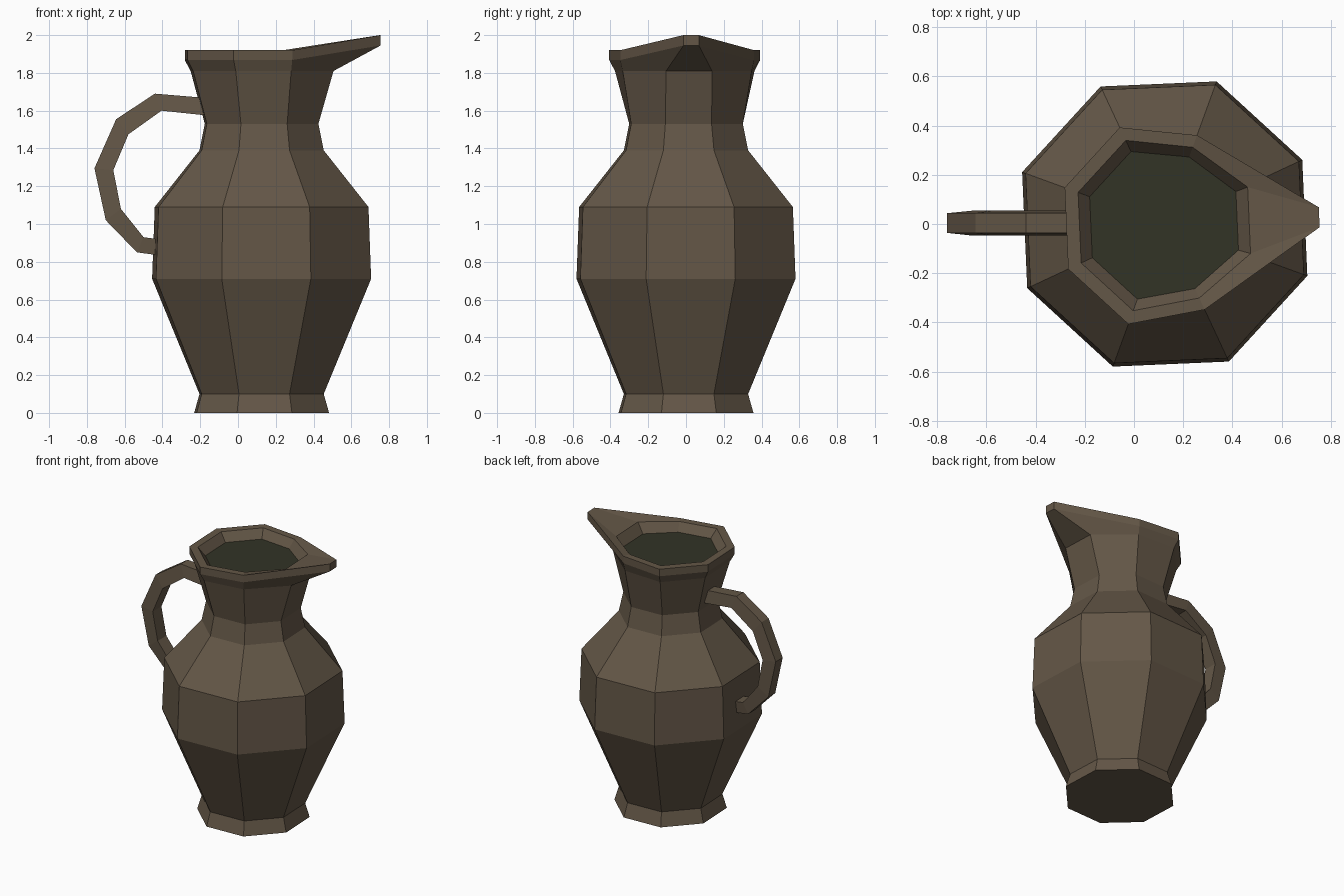
import bpy, bmesh, math
from mathutils import Vector

if "Cube" in bpy.data.objects:
    bpy.data.objects.remove(bpy.data.objects["Cube"])

CX = 0.125          # body axis
TURN = 2.5          # degrees the octagon is turned


def material(name, rgb):
    m = bpy.data.materials.new(name)
    m.diffuse_color = (*rgb, 1)
    m.use_nodes = True
    m.node_tree.nodes["Principled BSDF"].inputs["Base Color"].default_value = m.diffuse_color
    return m


clay = material("brown clay", (0.127, 0.095, 0.063))
dark = material("dark inside", (0.032, 0.033, 0.019))


def finish(bm, name, mats):
    bmesh.ops.recalc_face_normals(bm, faces=bm.faces)
    me = bpy.data.meshes.new(name)
    bm.to_mesh(me)
    bm.free()
    for m in mats:
        me.materials.append(m)
    ob = bpy.data.objects.new(name, me)
    bpy.context.collection.objects.link(ob)
    return ob


def bridge(bm, a, b):
    n = len(a)
    for i in range(n):
        j = (i + 1) % n
        bm.faces.new((a[i], a[j], b[j], b[i]))


def ring(bm, z, r, side=None, spout=None):
    """Octagon ring; side = radius beside the spout, spout = (radius, half angle, z)."""
    verts = []
    for k in range(8):
        ang, rad, h = TURN + 22.5 + 45 * k, r, z
        if k in (1, 6) and side:
            rad = side
        if k in (0, 7) and spout:
            rad, half, h = spout
            ang = TURN + (half if k == 0 else -half)
        a = math.radians(ang)
        verts.append(bm.verts.new((CX + rad * math.cos(a), rad * math.sin(a), h)))
    return verts


# jug body: outer wall, rim with pulled spout, short inner wall, dark opening
profile = [
    (0.0, 0.38), (0.10, 0.35), (0.71, 0.617), (1.09, 0.602),
    (1.39, 0.35), (1.53, 0.32),
    (1.81, 0.40, 0.37, (0.395, 18, 1.81)),
    (1.868, 0.433, 0.384, (0.63, 3.7, 1.945)),
    (1.92, 0.433, 0.384, (0.63, 3.7, 2.0)),
    (1.92, 0.375, 0.332, (0.369, 21.5, 1.93)),
    (1.86, 0.325, 0.29, (0.318, 22, 1.86)),
]
bm = bmesh.new()
rings = [ring(bm, *p) for p in profile]
for a, b in zip(rings, rings[1:]):
    bridge(bm, a, b)
bm.faces.new(rings[0])
bm.faces.new(rings[-1]).material_index = 1
finish(bm, "jug_body", [clay, dark])

# handle: trapezoid section between an outer and an inner curve (x, z)
outer = [(-0.14, 1.665), (-0.44, 1.69), (-0.645, 1.555), (-0.76, 1.295),
         (-0.70, 1.02), (-0.535, 0.85), (-0.41, 0.833)]
inner = [(-0.14, 1.572), (-0.405, 1.60), (-0.58, 1.475), (-0.66, 1.285),
         (-0.62, 1.08), (-0.50, 0.93), (-0.41, 0.918)]
bm = bmesh.new()
sections = []
for (ox, oz), (ix, iz) in zip(outer, inner):
    pts = [(ox, -0.036, oz), (ox, 0.044, oz), (ix, 0.054, iz), (ix, -0.047, iz)]
    sections.append([bm.verts.new(Vector(p)) for p in pts])
for a, b in zip(sections, sections[1:]):
    bridge(bm, a, b)
bm.faces.new(sections[0])
bm.faces.new(sections[-1])
finish(bm, "handle", [clay])
